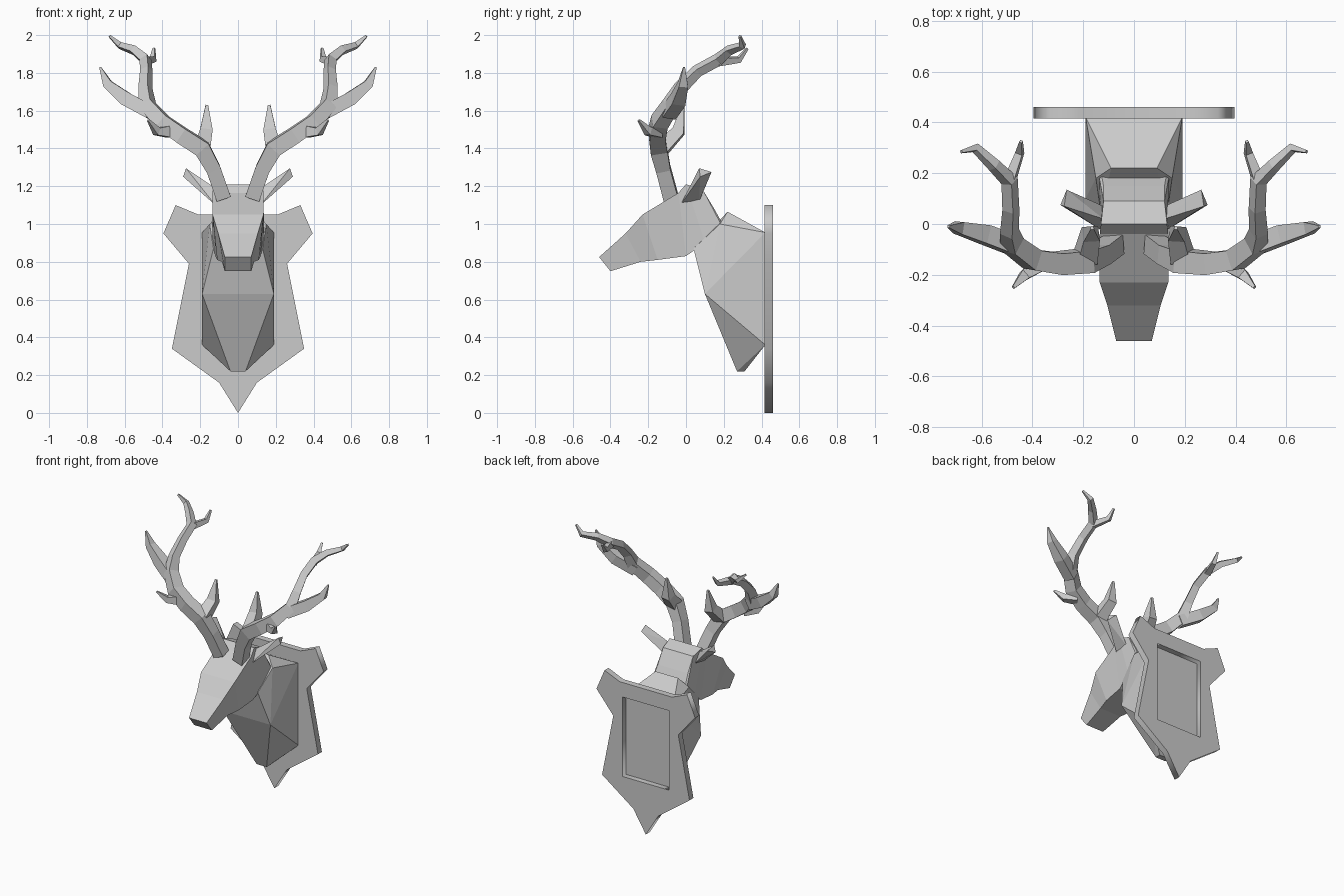
import bpy, bmesh, math
from mathutils import Vector

if "Cube" in bpy.data.objects:
    bpy.data.objects.remove(bpy.data.objects["Cube"])


def finish(name, bm, mirror=False):
    bmesh.ops.recalc_face_normals(bm, faces=bm.faces)
    me = bpy.data.meshes.new(name)
    bm.to_mesh(me)
    bm.free()
    ob = bpy.data.objects.new(name, me)
    bpy.context.collection.objects.link(ob)
    if mirror:
        m = ob.modifiers.new("mirror", 'MIRROR')
        m.use_mirror_merge = False
    return ob


def hull(name, pts, mirror=False):
    bm = bmesh.new()
    for p in pts:
        bm.verts.new(p)
    res = bmesh.ops.convex_hull(bm, input=bm.verts)
    loose = [v for v in bm.verts if not v.link_faces]
    bmesh.ops.delete(bm, geom=loose, context='VERTS')
    bmesh.ops.dissolve_limit(bm, angle_limit=0.01, verts=bm.verts, edges=bm.edges)
    return finish(name, bm, mirror)


def loft(bm, rings):
    rows = [[bm.verts.new(p) for p in r] for r in rings]
    n = len(rows[0])
    for a, b in zip(rows, rows[1:]):
        for i in range(n):
            j = (i + 1) % n
            bm.faces.new((a[i], a[j], b[j], b[i]))
    bm.faces.new(rows[0])
    bm.faces.new(rows[-1])


def branch(bm, path, sides=4):
    """Tapered faceted tube along (x, y, z, radius) points."""
    pts = [Vector(p[:3]) for p in path]
    dirs = []
    for i in range(len(pts)):
        dirs.append((pts[min(i + 1, len(pts) - 1)] - pts[max(i - 1, 0)]).normalized())
    side = dirs[0].cross(Vector((0, 1, 0))).normalized()
    rings = []
    for i, d in enumerate(dirs):
        if i:
            side = dirs[i - 1].rotation_difference(d) @ side
        up = d.cross(side)
        r = path[i][3] * 1.15
        rings.append([pts[i] + r * (math.cos(a) * side + math.sin(a) * up)
                      for a in [2 * math.pi * (k + .5) / sides for k in range(sides)]])
    loft(bm, rings)


def both(pts):
    return [(s * x, y, z) for x, y, z in pts for s in (1, -1)]


# wall plaque: shield outline with a rectangular opening behind the neck
half = [(.1, .16), (.35, .34), (.26, .79), (.395, .95), (.33, 1.1), (.21, 1.05)]
outline = [(0, 0)] + half + [(-x, z) for x, z in reversed(half)]
hole = [(-.185, .37), (-.185, .945), (.185, .945), (.185, .37)]
cu = bpy.data.curves.new("plaque", 'CURVE')
cu.dimensions = '2D'
cu.fill_mode = 'BOTH'
cu.extrude = .0225
for loop in (outline, hole):
    sp = cu.splines.new('POLY')
    sp.points.add(len(loop) - 1)
    for p, (x, z) in zip(sp.points, loop):
        p.co = (x, z, 0, 1)
    sp.use_cyclic_u = True
plaque = bpy.data.objects.new("plaque", cu)
bpy.context.collection.objects.link(plaque)
plaque.rotation_euler.x = math.pi / 2
plaque.location.y = .4375
bpy.context.view_layer.objects.active = plaque
plaque.select_set(True)
bpy.ops.object.convert(target='MESH')

# neck and chest
hull("neck", both([(.19, .42, .36), (.19, .42, .955), (.19, .10, .63),
                   (.04, .27, .22), (.04, .31, .22), (.09, .22, 1.065),
                   (.13, .04, .87), (.15, .18, 1.0)]))

# head: sections of (top y, top z, top half-width, bottom y, z, half-width)
sections = [(-.46, .825, .07, -.40, .75, .07), (-.32, .95, .105, -.24, .80, .085),
            (-.23, 1.05, .135, -.15, .81, .11), (-.04, 1.165, .135, 0, .83, .12),
            (.0, 1.21, .13, .10, .90, .135), (.09, 1.18, .12, .20, .97, .14),
            (.15, 1.08, .12, .205, .98, .13)]
bm = bmesh.new()
loft(bm, [[(-w, y, z), (w, y, z), (v, b, c), (-v, b, c)] for y, z, w, b, c, v in sections])
finish("head", bm)

# ears
hull("ears", [(.275, .07, 1.295), (.265, .135, 1.275), (.29, .075, 1.25),
              (.12, -.03, 1.10), (.12, .07, 1.12), (.12, .02, 1.19)], True)

# antlers: main beam and tines
tines = [
    [(.078, -.08, 1.14, .048), (.13, -.12, 1.29, .047), (.19, -.145, 1.40, .055),
     (.30, -.155, 1.47, .052), (.40, -.14, 1.54, .05), (.48, -.08, 1.63, .045),
     (.49, -.03, 1.72, .034), (.485, .06, 1.81, .03), (.49, .17, 1.87, .03),
     (.55, .23, 1.92, .024), (.625, .30, 1.945, .018), (.68, .285, 1.995, .007)],
    [(.46, -.09, 1.59, .045), (.59, -.04, 1.66, .045), (.69, -.015, 1.74, .03),
     (.73, -.01, 1.83, .006)],
    [(.19, -.13, 1.40, .05), (.17, -.04, 1.49, .04), (.165, -.015, 1.63, .008)],
    [(.36, -.15, 1.49, .04), (.43, -.20, 1.49, .025), (.475, -.25, 1.55, .007)],
    [(.49, .17, 1.86, .026), (.45, .28, 1.87, .018), (.445, .325, 1.93, .007)],
]
bm = bmesh.new()
for t in tines:
    branch(bm, t)
finish("antlers", bm, True)
